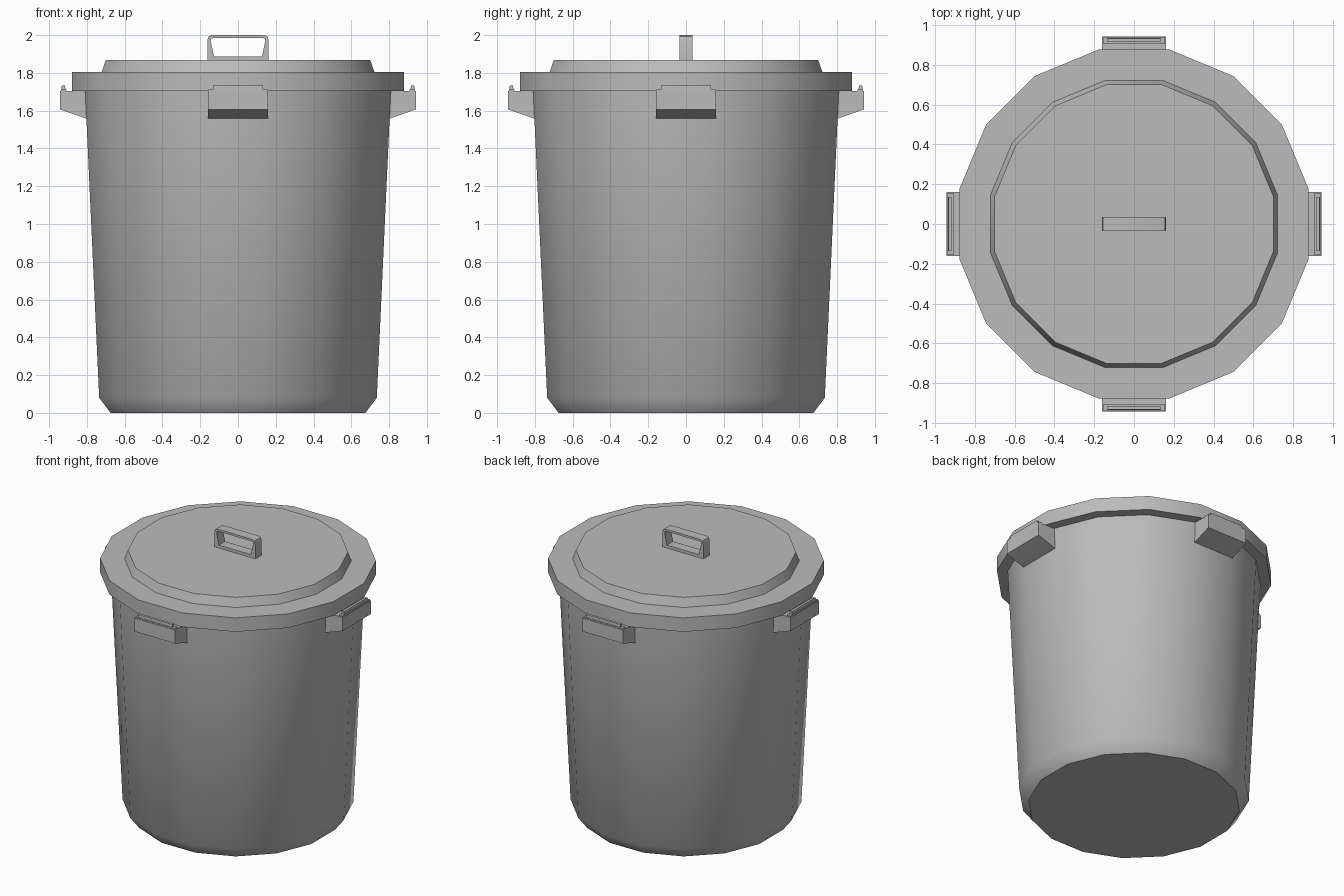
import bpy, bmesh
from math import cos, sin, pi, radians
from mathutils import Matrix

cube = bpy.data.objects.get("Cube")
if cube:
    bpy.data.objects.remove(cube)

SIDES = 16

grey = bpy.data.materials.new("grey_plastic")
grey.use_nodes = True
COLOUR = (0.5, 0.5, 0.5, 1)
grey.diffuse_color = COLOUR
grey.node_tree.nodes["Principled BSDF"].inputs["Base Color"].default_value = COLOUR


def finish(name, bm, angle):
    """Turn a bmesh into a named, coloured object with sharp edges kept."""
    bmesh.ops.recalc_face_normals(bm, faces=bm.faces)
    mesh = bpy.data.meshes.new(name)
    bm.to_mesh(mesh)
    bm.free()
    mesh.materials.append(grey)
    obj = bpy.data.objects.new(name, mesh)
    bpy.context.collection.objects.link(obj)
    bpy.ops.object.select_all(action='DESELECT')
    obj.select_set(True)
    bpy.context.view_layer.objects.active = obj
    bpy.ops.object.shade_smooth_by_angle(angle=radians(angle))
    return obj


def bridge(bm, a, b):
    n = len(a)
    for i in range(n):
        j = (i + 1) % n
        bm.faces.new((a[i], a[j], b[j], b[i]))


def lathe(name, profile, angle):
    """Closed faceted turning; profile gives flat-to-centre distance and height."""
    bm = bmesh.new()
    rings = []
    for flat, z in profile:
        r = flat / cos(pi / SIDES)
        turns = [2 * pi * (i + 0.5) / SIDES for i in range(SIDES)]
        rings.append([bm.verts.new((r * cos(t), r * sin(t), z)) for t in turns])
    for a, b in zip(rings, rings[1:]):
        bridge(bm, a, b)
    bm.faces.new(rings[0])
    bm.faces.new(rings[-1])
    return finish(name, bm, angle)


def prism(bm, outline, half):
    """Extrude an outline of (outward, height) along the sideways direction."""
    ends = [[bm.verts.new((s * half, -d, z)) for d, z in outline] for s in (-1, 1)]
    bridge(bm, *ends)
    for end in ends:
        bm.faces.new(end)


# Tapered bin body with a chamfered foot
lathe("bin_body", [(0.675, 0), (0.735, 0.08), (0.81, 1.72)], 45)

# Lid with a deep skirt and a raised centre
lathe("lid", [(0.878, 1.705), (0.878, 1.805), (0.722, 1.805), (0.7, 1.867)], 30)

# Four side grips, each with a slanted underside and a raised lip
for i, side in enumerate(("front", "left", "back", "right")):
    bm = bmesh.new()
    prism(bm, [(0.76, 1.545), (0.81, 1.56), (0.942, 1.607), (0.942, 1.703), (0.76, 1.703)], 0.16)
    prism(bm, [(0.908, 1.69), (0.938, 1.69), (0.938, 1.712), (0.908, 1.712)], 0.155)
    prism(bm, [(0.913, 1.69), (0.935, 1.69), (0.933, 1.732), (0.915, 1.732)], 0.133)
    bmesh.ops.rotate(bm, verts=bm.verts, cent=(0, 0, 0), matrix=Matrix.Rotation(i * pi / 2, 3, 'Z'))
    finish(side + "_grip", bm, 30)

# Lid handle: a flat loop with softened top corners
outer_half = [(0.162, 1.86), (0.162, 1.975), (0.155, 1.993), (0.138, 2.0)]
inner_half = [(0.127, 1.888), (0.145, 1.97), (0.142, 1.981), (0.132, 1.985)]
bm = bmesh.new()
loops = []
for half in (outer_half, inner_half):
    outline = half + [(-x, z) for x, z in reversed(half)]
    loops.append([[bm.verts.new((x, y, z)) for x, z in outline] for y in (-0.035, 0.035)])
(outer_front, outer_back), (inner_front, inner_back) = loops
bridge(bm, outer_front, outer_back)
bridge(bm, inner_front, inner_back)
bridge(bm, outer_front, inner_front)
bridge(bm, outer_back, inner_back)
finish("lid_handle", bm, 35)
